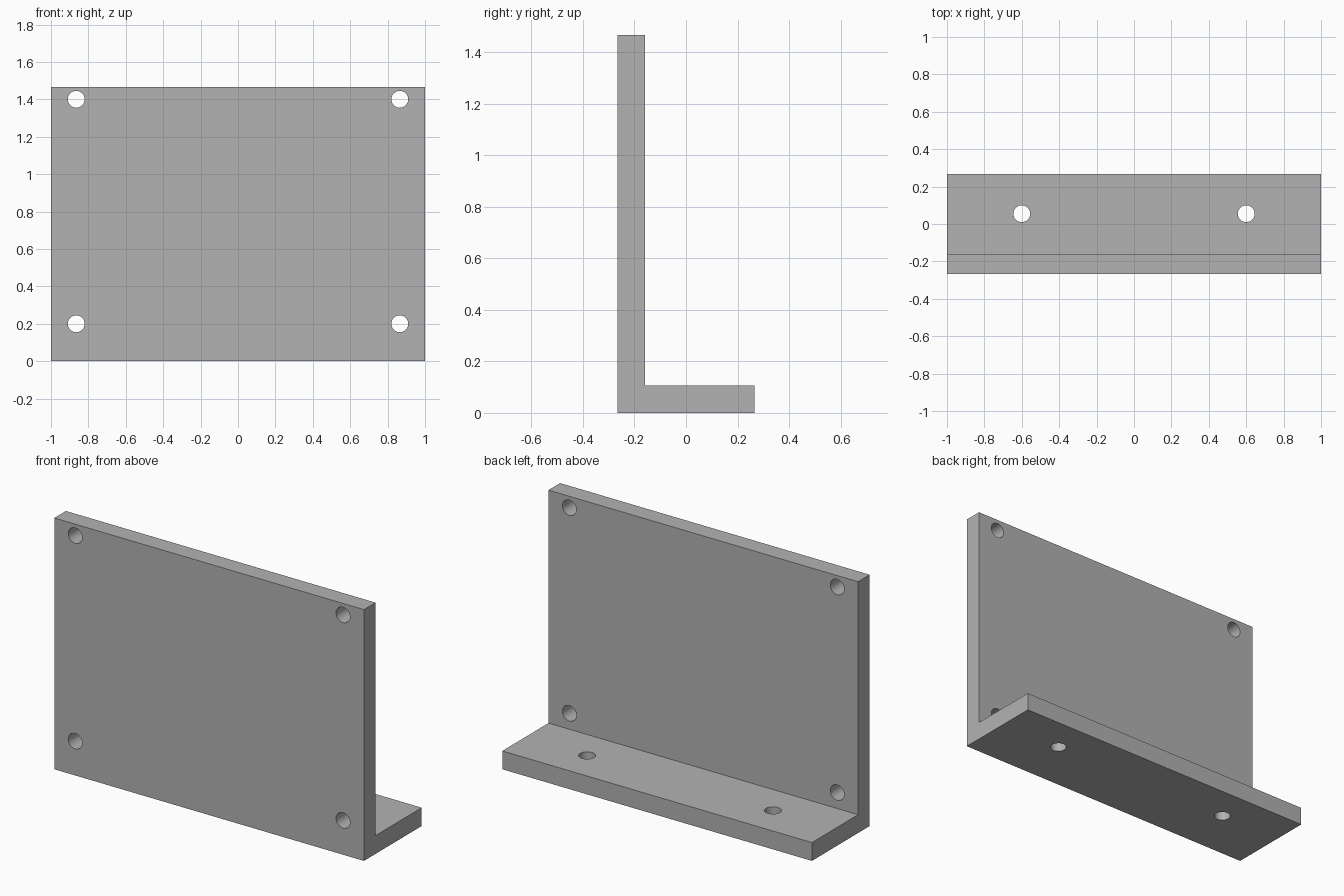
import bpy, bmesh, math

if "Cube" in bpy.data.objects:
    bpy.data.objects.remove(bpy.data.objects["Cube"], do_unlink=True)

WIDTH, HEIGHT, DEPTH, THICK = 2.0, 1.467, 0.533, 0.107
HOLE_R = 0.045
FRONT, BACK = -DEPTH / 2, DEPTH / 2

# Plain grey material
grey = bpy.data.materials.new("light grey")
grey.use_nodes = True
colour = (0.448, 0.448, 0.448, 1)
grey.diffuse_color = colour
grey.node_tree.nodes["Principled BSDF"].inputs["Base Color"].default_value = colour


def make_object(name, bm):
    bmesh.ops.recalc_face_normals(bm, faces=bm.faces)
    mesh = bpy.data.meshes.new(name)
    bm.to_mesh(mesh)
    bm.free()
    mesh.materials.append(grey)
    obj = bpy.data.objects.new(name, mesh)
    bpy.context.collection.objects.link(obj)
    return obj


# L-shaped bracket: side profile extruded along the width
profile = [(FRONT, 0), (BACK, 0), (BACK, THICK), (FRONT + THICK, THICK),
           (FRONT + THICK, HEIGHT), (FRONT, HEIGHT)]
bm = bmesh.new()
face = bm.faces.new([bm.verts.new((-WIDTH / 2, y, z)) for y, z in profile])
side = bmesh.ops.extrude_face_region(bm, geom=[face])["geom"]
bmesh.ops.translate(bm, vec=(WIDTH, 0, 0),
                    verts=[v for v in side if isinstance(v, bmesh.types.BMVert)])
bracket = make_object("angle_bracket", bm)

# Drill cutters: four through the upright plate, two through the foot
bm = bmesh.new()


def drill(location, along_y):
    verts = bmesh.ops.create_cone(bm, cap_ends=True, segments=32, radius1=HOLE_R,
                                  radius2=HOLE_R, depth=THICK * 1.5)["verts"]
    if along_y:
        for v in verts:
            v.co.y, v.co.z = -v.co.z, v.co.y
    bmesh.ops.translate(bm, verts=verts, vec=location)


for s in (-1, 1):
    for z in (0.2, 1.4):
        drill((s * 0.865, FRONT + THICK / 2, z), True)
    drill((s * 0.6, 0.055, THICK / 2), False)
cutter = make_object("hole_cutters", bm)
cutter.hide_render = True

# Cut the screw holes and keep only the finished bracket
mod = bracket.modifiers.new("screw holes", "BOOLEAN")
mod.operation = "DIFFERENCE"
mod.solver = "EXACT"
mod.object = cutter
bpy.ops.object.select_all(action="DESELECT")
bracket.select_set(True)
bpy.context.view_layer.objects.active = bracket
bpy.ops.object.modifier_apply(modifier=mod.name)
bpy.data.objects.remove(cutter, do_unlink=True)

# Round hole walls shade smoothly, plate edges stay sharp
bpy.ops.object.shade_smooth_by_angle(angle=math.radians(30))
